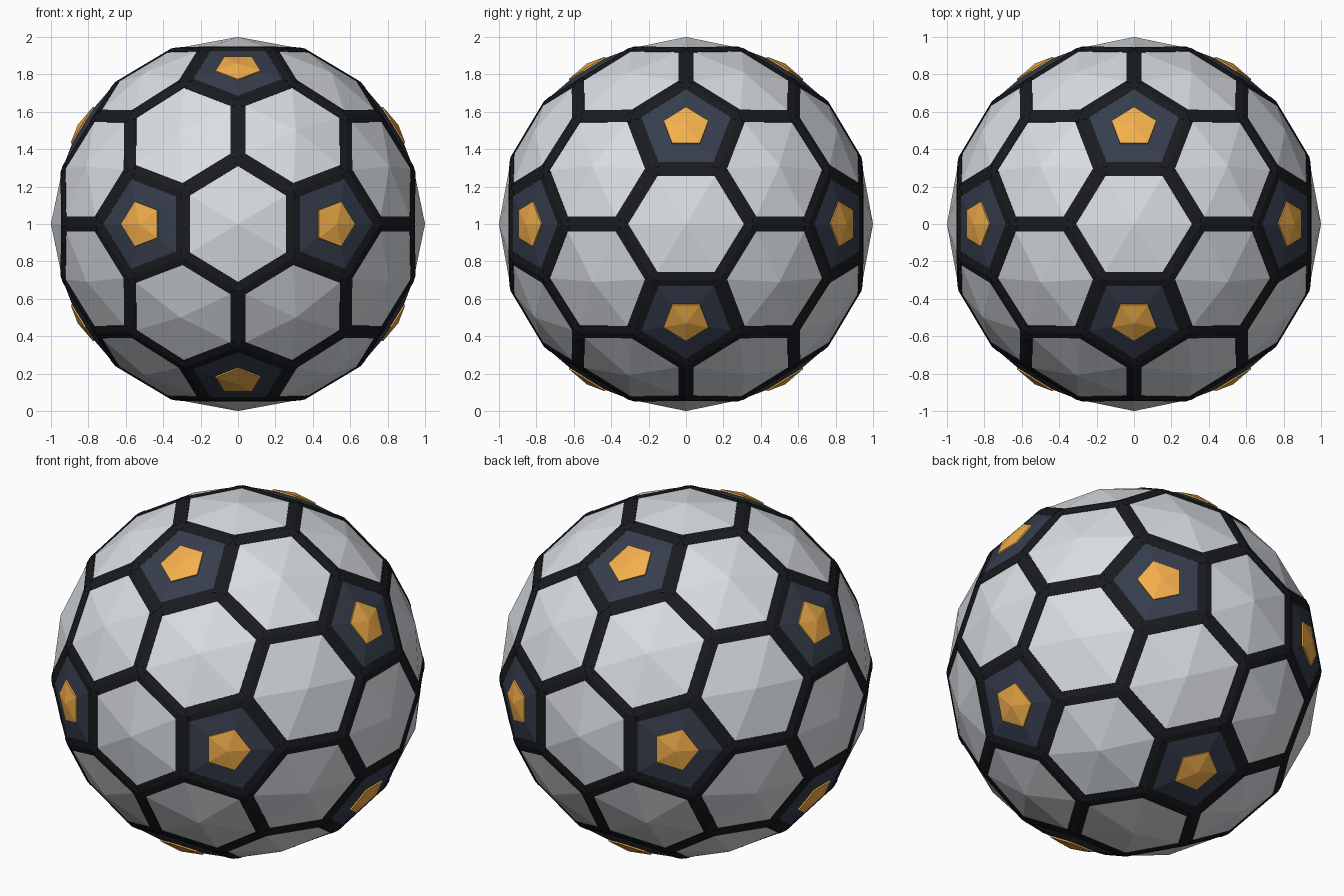
import bpy, bmesh, math
from itertools import combinations
from mathutils import Vector, Matrix

if "Cube" in bpy.data.objects:
    bpy.data.objects.remove(bpy.data.objects["Cube"])

ORIGIN = Vector((0, 0, 1))
PHI = (1 + 5 ** 0.5) / 2


def material(name, rgb):
    m = bpy.data.materials.new(name)
    m.diffuse_color = (*rgb, 1)
    m.use_nodes = True
    m.node_tree.nodes["Principled BSDF"].inputs["Base Color"].default_value = m.diffuse_color
    return m


def finish(name, bm, mat):
    bmesh.ops.recalc_face_normals(bm, faces=bm.faces)
    mesh = bpy.data.meshes.new(name)
    bm.to_mesh(mesh)
    bm.free()
    mesh.materials.append(mat)
    ob = bpy.data.objects.new(name, mesh)
    ob.location = ORIGIN
    bpy.context.collection.objects.link(ob)


# Panel centres: 12 icosahedron corners and the 30 middles of its edges
pents = []
for s in (1, -1):
    for t in (1, -1):
        v = (s, t * PHI, 0)
        pents += [Vector(v[i:] + v[:i]).normalized() for i in range(3)]
hexes = [(a + b).normalized() for a, b in combinations(pents, 2) if (a - b).length < 1.2]
centres = pents + hexes

# Seam corners: where three neighbouring panels meet
n = len(centres)
near = {i: {j for j in range(n) if j != i and (centres[i] - centres[j]).length < 0.7}
        for i in range(n)}
corners = {}
for i in range(n):
    for j, k in combinations(sorted(near[i]), 2):
        if i < j and k in near[j]:
            corners[frozenset((i, j, k))] = (centres[i] + centres[j] + centres[k]).normalized()


def outline(i):
    """Seam corners around panel i, in order."""
    c = centres[i]
    u = c.orthogonal().normalized()
    w = c.cross(u)
    pts = [p for key, p in corners.items() if i in key]
    return sorted(pts, key=lambda p: math.atan2(p.dot(w), p.dot(u)))


def add_panel(bm, i, size, lift, depth):
    """Shallow faceted cone over the panel, with side walls going inward."""
    c = centres[i]
    rim = [c.lerp(p, size) + c * lift for p in outline(i)]
    apex = bm.verts.new(c * (1 + lift))
    top = [bm.verts.new(p) for p in rim]
    low = [bm.verts.new(p - c * depth) for p in rim]
    for a in range(len(rim)):
        b = (a + 1) % len(rim)
        bm.faces.new((apex, top[a], top[b]))
        bm.faces.new((top[a], low[a], low[b], top[b]))
    bm.faces.new(low[::-1])


def panels(name, indices, mat, size, lift, depth):
    bm = bmesh.new()
    for i in indices:
        add_panel(bm, i, size, lift, depth)
    finish(name, bm, mat)


light = material("light_panel", (0.70, 0.73, 0.77))
navy = material("navy_panel", (0.037, 0.047, 0.073))
amber = material("amber", (0.90, 0.43, 0.07))
black = material("black_frame", (0.010, 0.011, 0.014))

panels("hexagon_panels", range(12, n), light, 0.87, 0.0, 0.05)
panels("pentagon_panels", range(12), navy, 0.87, 0.0, 0.05)
panels("pentagon_badges", range(12), amber, 0.42, 0.008, 0.02)

# Frame bars along every seam, with a slightly ridged top
bm = bmesh.new()
profile = [(-0.04, -0.05), (0.04, -0.05), (0.04, -0.002), (0, 0.004), (-0.04, -0.002)]
for (ka, a), (kb, b) in combinations(corners.items(), 2):
    if len(ka & kb) != 2:
        continue
    up = (a + b).normalized()
    side = (b - a).normalized().cross(up)
    ends = [[bm.verts.new(p + side * x + up * h) for x, h in profile] for p in (a, b)]
    bm.faces.new(ends[0])
    bm.faces.new(ends[1][::-1])
    for q in range(5):
        r = (q + 1) % 5
        bm.faces.new((ends[0][q], ends[0][r], ends[1][r], ends[1][q]))
finish("seam_frame", bm, black)

# Dark inner ball closing the gaps
bm = bmesh.new()
bmesh.ops.create_icosphere(bm, subdivisions=3, radius=0.95)
finish("inner_ball", bm, black)
